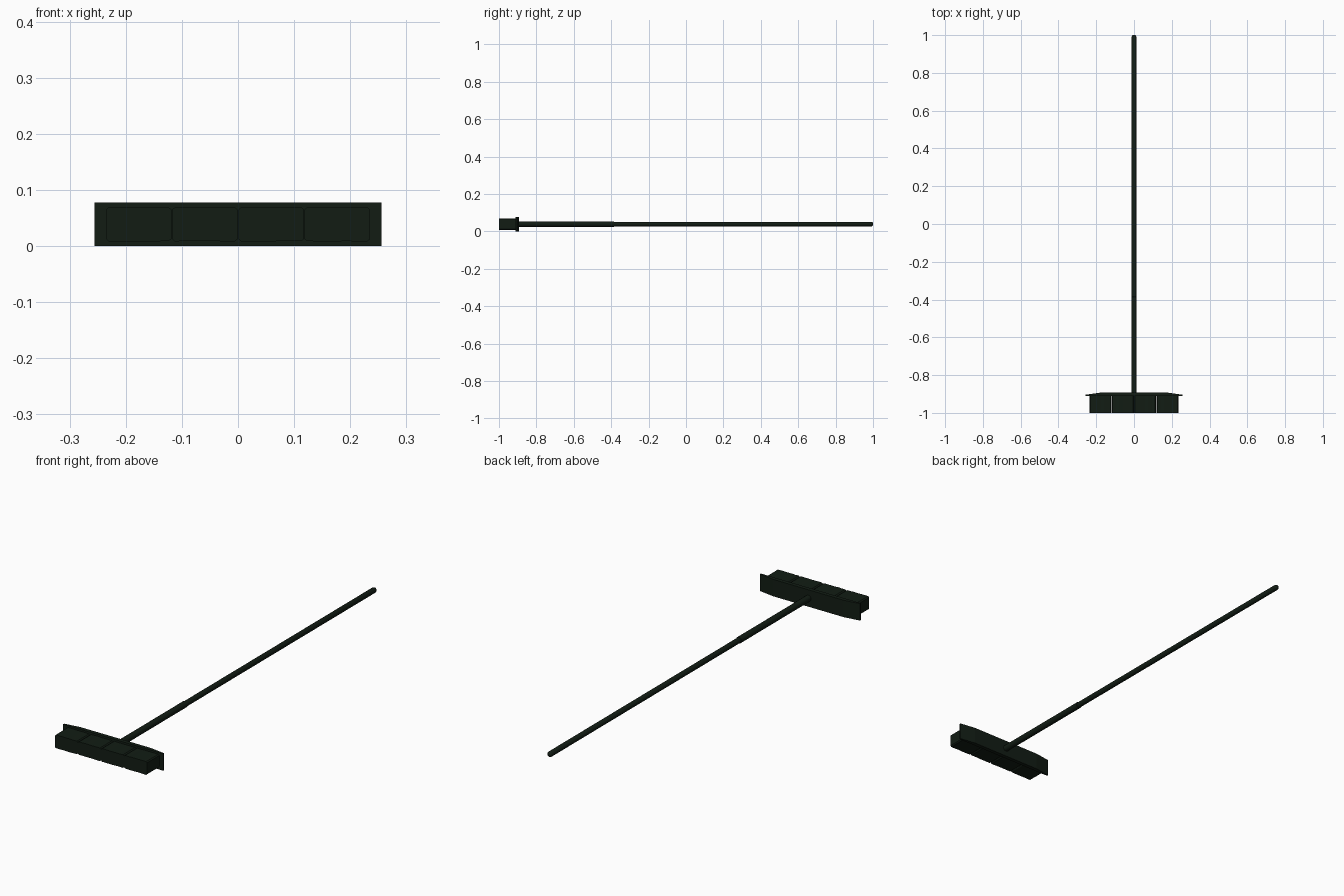
import bpy, bmesh, math, random

if "Cube" in bpy.data.objects:
    bpy.data.objects.remove(bpy.data.objects["Cube"])

random.seed(4)
ZC = 0.039  # height of the broom's centre line

mat = bpy.data.materials.new("dark_green")
mat.diffuse_color = (0.006, 0.012, 0.007, 1)
mat.use_nodes = True
mat.node_tree.nodes["Principled BSDF"].inputs["Base Color"].default_value = mat.diffuse_color


def finish(bm, name, smooth=False):
    bmesh.ops.recalc_face_normals(bm, faces=bm.faces)
    me = bpy.data.meshes.new(name)
    bm.to_mesh(me)
    bm.free()
    ob = bpy.data.objects.new(name, me)
    bpy.context.collection.objects.link(ob)
    me.materials.append(mat)
    if smooth:
        bpy.ops.object.select_all(action='DESELECT')
        ob.select_set(True)
        bpy.context.view_layer.objects.active = ob
        bpy.ops.object.shade_smooth_by_angle(angle=math.radians(35))
    return ob


def extrude_loop(pts, direction, name):
    bm = bmesh.new()
    face = bm.faces.new([bm.verts.new(p) for p in pts])
    res = bmesh.ops.extrude_face_region(bm, geom=[face])
    verts = [v for v in res["geom"] if isinstance(v, bmesh.types.BMVert)]
    bmesh.ops.translate(bm, verts=verts, vec=direction)
    return finish(bm, name)


def rod(profile, name, sides=16):
    """Turn (y, radius) pairs around the broom's long axis."""
    bm = bmesh.new()
    rings = [[bm.verts.new((r * math.cos(a), y, ZC + r * math.sin(a)))
              for a in (2 * math.pi * i / sides for i in range(sides))]
             for y, r in profile]
    for a, b in zip(rings, rings[1:]):
        for i in range(sides):
            j = (i + 1) % sides
            bm.faces.new((a[i], a[j], b[j], b[i]))
    bm.faces.new(rings[0])
    bm.faces.new(rings[-1])
    return finish(bm, name, True)


# Head board: back tapers towards thin ends
half = [(0.256, -0.911), (0.256, -0.904), (0.18, -0.893)]
outline = half + [(-x, y) for x, y in reversed(half)]
extrude_loop([(x, y, 0) for x, y in outline], (0, 0, 0.078), "head_board")

# Four bristle blocks with clipped corners and slightly uneven sides
for n in range(4):
    cx, hw, hz, c = -0.177 + n * 0.118, 0.0585, 0.031, 0.005
    loop = []
    for k in range(7):
        t = -1 + k / 3
        loop.append((cx + t * (hw - c), -hz + random.uniform(0, 0.0015)))
    loop += [(cx + hw, -hz + c), (cx + hw, hz - c)]
    for k in range(7):
        t = 1 - k / 3
        loop.append((cx + t * (hw - c), hz - random.uniform(0, 0.0015)))
    loop += [(cx - hw, hz - c), (cx - hw, -hz + c)]
    extrude_loop([(x, -1, ZC + z) for x, z in loop], (0, 0.092, 0),
                 f"bristle_block_{n + 1}")

# Socket sleeve and long handle with a rounded tip
rod([(-0.9, 0.0145), (-0.386, 0.0145), (-0.384, 0.0125)], "handle_socket")
rod([(-0.39, 0.0125), (0.992, 0.0125), (0.997, 0.0105), (1.0, 0.006)], "handle")
